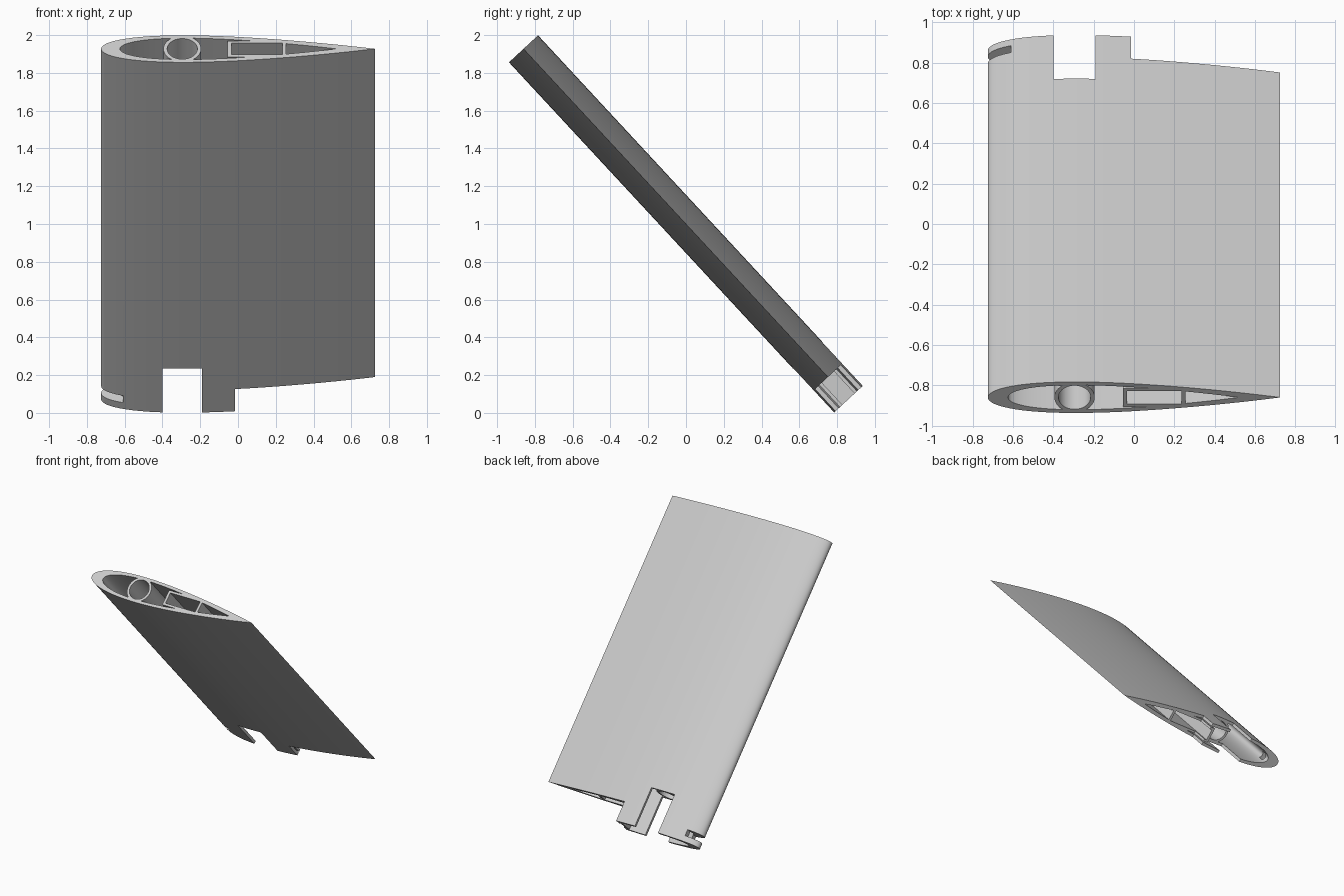
import bpy
import bmesh
import math
from mathutils import Matrix, Vector

cube = bpy.data.objects.get("Cube")
if cube:
    bpy.data.objects.remove(cube, do_unlink=True)

SPAN = 2.53
TILT = math.radians(42.85)
THICKNESS = 0.145
TUBE_X = -0.295

grey = bpy.data.materials.new("light_grey")
grey.use_nodes = True
grey.diffuse_color = (0.6, 0.6, 0.6, 1)
grey.node_tree.nodes["Principled BSDF"].inputs["Base Color"].default_value = (0.6, 0.6, 0.6, 1)


def foil(lead, chord, n=40):
    """Symmetric wing section with a sharp trailing edge."""
    def half(f):
        return 5 * THICKNESS * chord * (0.2969 * math.sqrt(f) - 0.126 * f
                                        - 0.3516 * f**2 + 0.2843 * f**3 - 0.1036 * f**4)
    steps = [(1 - math.cos(math.pi * i / n)) / 2 for i in range(n + 1)]
    lower = [(lead + chord * f, -half(f)) for f in steps[:-1]]
    upper = [(lead + chord * f, half(f)) for f in steps[:0:-1]]
    upper[0] = (lead + chord, 0)
    return lower + upper


def circle(radius, n=48):
    return [(TUBE_X + radius * math.cos(2 * math.pi * i / n),
             radius * math.sin(2 * math.pi * i / n)) for i in range(n)]


def rect(x0, x1, half):
    return [(x0, -half), (x1, -half), (x1, half), (x0, half)]


def prism(name, outline, z0, z1):
    """Extrude a section along the span."""
    bm = bmesh.new()
    face = bm.faces.new([bm.verts.new((x, y, z0)) for x, y in outline])
    top = bmesh.ops.extrude_face_region(bm, geom=[face])["geom"]
    bmesh.ops.translate(bm, vec=Vector((0, 0, z1 - z0)),
                        verts=[v for v in top if isinstance(v, bmesh.types.BMVert)])
    bmesh.ops.recalc_face_normals(bm, faces=bm.faces[:])
    mesh = bpy.data.meshes.new(name)
    bm.to_mesh(mesh)
    bm.free()
    mesh.materials.append(grey)
    obj = bpy.data.objects.new(name, mesh)
    bpy.context.collection.objects.link(obj)
    return obj


def cut(target, cutter):
    """Subtract the cutter, then discard it."""
    mod = target.modifiers.new("cut", "BOOLEAN")
    mod.operation = "DIFFERENCE"
    mod.solver = "EXACT"
    mod.object = cutter
    bpy.context.view_layer.objects.active = target
    bpy.ops.object.modifier_apply(modifier=mod.name)
    bpy.data.objects.remove(cutter, do_unlink=True)


# Hollow interior, leaving room for the spar tube and the box spar
cavity = prism("cavity", foil(-0.625, 1.145), -0.1, SPAN + 0.1)
cut(cavity, prism("tube_wall", circle(0.1), -0.2, SPAN + 0.2))
cut(cavity, prism("box_wall", rect(-0.055, 0.255, 0.062), -0.2, SPAN + 0.2))

# Wing skin with the tube bore and box opening
wing = prism("wing_section", foil(-0.725, 1.45), 0, SPAN)
cut(wing, cavity)
cut(wing, prism("tube_bore", circle(0.08), -0.15, SPAN + 0.15))
cut(wing, prism("box_bore", rect(-0.035, 0.235, 0.044), -0.15, SPAN + 0.15))

# Root cut-outs: spar slot, trailing step and leading edge slit
cut(wing, prism("spar_slot", rect(-0.4, -0.19, 0.3), -0.3, 0.318))
cut(wing, prism("trailing_step", rect(-0.015, 1, 0.3), -0.3, 0.16))
cut(wing, prism("leading_slit", rect(-1, -0.61, 0.3), 0.045, 0.095))

# Lean the section into place
wing.data.transform(Matrix.Translation((0, 0, 1)) @ Matrix.Rotation(TILT, 4, "X")
                    @ Matrix.Translation((0, 0, -SPAN / 2)))
bpy.ops.object.select_all(action="DESELECT")
wing.select_set(True)
bpy.context.view_layer.objects.active = wing
bpy.ops.object.shade_smooth_by_angle(angle=math.radians(30))
